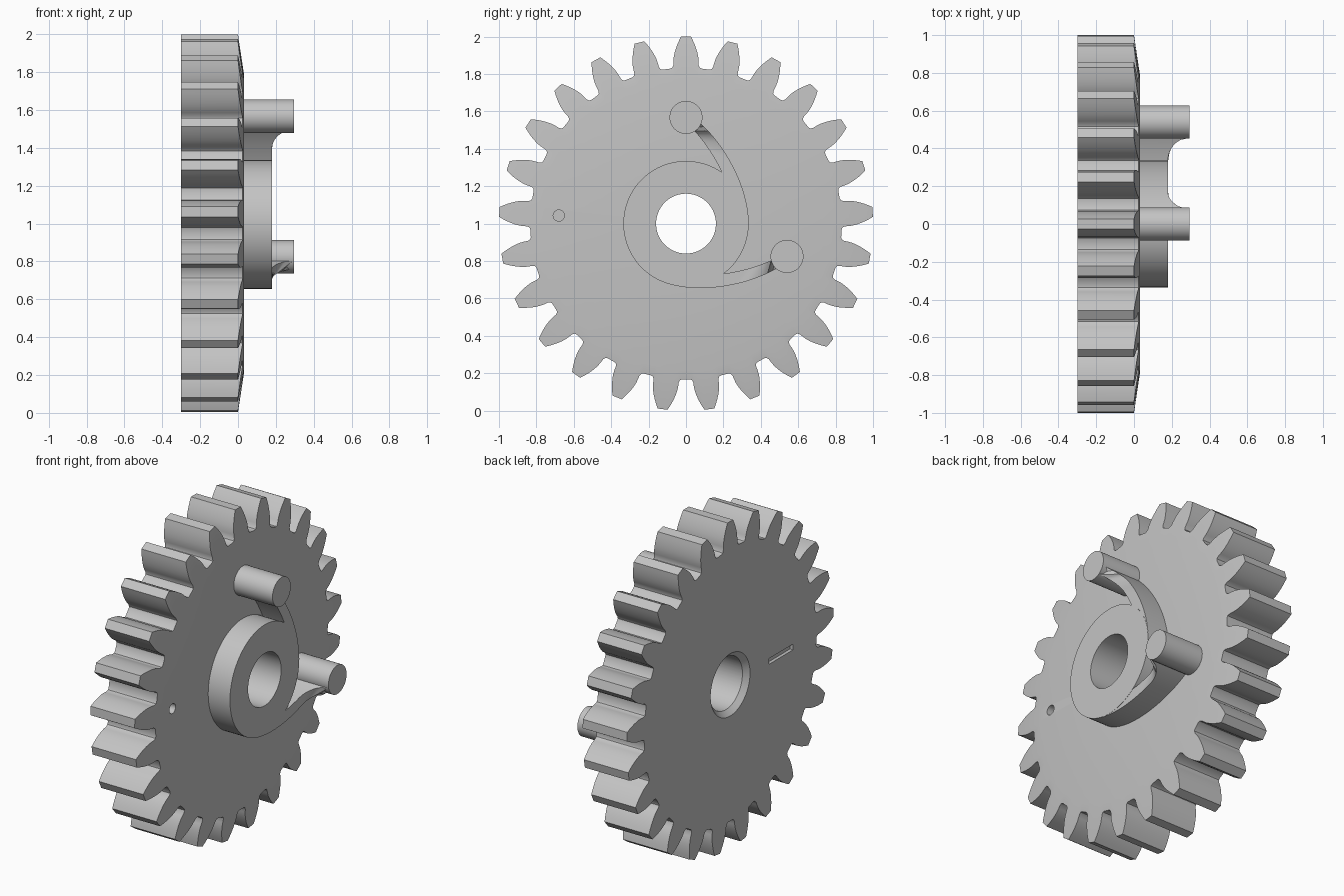
import bpy
import math
from math import cos, sin, pi
from mathutils import Vector
from mathutils.geometry import interpolate_bezier

if "Cube" in bpy.data.objects:
    bpy.data.objects.remove(bpy.data.objects["Cube"])

TEETH = 25
TIP, ROOT, RIM = 1.0, 0.833, 0.78
BORE = 0.16
BACK, FACE = -0.3, 0.033
HUB_TOP, PIN_TOP = 0.18, 0.295
PIN_R, PIN_DIST = 0.088, 0.568

grey = bpy.data.materials.new("plain grey")
grey.use_nodes = True
grey.diffuse_color = (0.55, 0.55, 0.55, 1)
grey.node_tree.nodes["Principled BSDF"].inputs["Base Color"].default_value = grey.diffuse_color


def polar(x, r, a):
    """Point on the wheel: x along the axle, radius and angle around it."""
    return (x, r * cos(a), 1 + r * sin(a))


def loft(name, rings, close_rings=False, cap=False):
    """Skin a series of equal closed loops."""
    n, m = len(rings[0]), len(rings)
    verts = [p for ring in rings for p in ring]
    faces = []
    for i in range(m if close_rings else m - 1):
        a, b = i * n, (i + 1) % m * n
        faces += [(a + k, a + (k + 1) % n, b + (k + 1) % n, b + k) for k in range(n)]
    if cap:
        faces += [tuple(range(n))[::-1], tuple(range((m - 1) * n, m * n))]
    mesh = bpy.data.meshes.new(name)
    mesh.from_pydata(verts, [], faces)
    mesh.materials.append(grey)
    obj = bpy.data.objects.new(name, mesh)
    bpy.context.collection.objects.link(obj)
    select(obj)
    bpy.ops.object.mode_set(mode="EDIT")
    bpy.ops.mesh.select_all(action="SELECT")
    bpy.ops.mesh.normals_make_consistent(inside=False)
    bpy.ops.object.mode_set(mode="OBJECT")
    return obj


def select(obj):
    bpy.ops.object.select_all(action="DESELECT")
    obj.select_set(True)
    bpy.context.view_layer.objects.active = obj


def smooth(obj):
    select(obj)
    bpy.ops.object.shade_smooth_by_angle(angle=math.radians(30))


def carve(obj, cutter):
    """Subtract a cutter, then discard it."""
    mod = obj.modifiers.new("carve", "BOOLEAN")
    mod.operation = "DIFFERENCE"
    mod.solver = "EXACT"
    mod.object = cutter
    select(obj)
    bpy.ops.object.modifier_apply(modifier=mod.name)
    bpy.data.objects.remove(cutter)


# Involute tooth outline: half of a tooth as (radius, half angle)
pitch_r = TIP * TEETH / (TEETH + 2)
base_r = pitch_r * cos(math.radians(20))


def involute(r):
    a = math.acos(min(1, base_r / r))
    return math.tan(a) - a


half = [(ROOT, 0.1), (0.837, 0.088), (0.85, 0.08)]
for i in range(7):
    r = base_r + (TIP - base_r) * i / 6
    half.append((r, pi / (2 * TEETH) + involute(pitch_r) - involute(r)))
tooth = [(r, -a) for r, a in half] + [(r, a) for r, a in reversed(half)]
outline = [(r, a + pi / 2 + k * 2 * pi / TEETH) for k in range(TEETH) for r, a in tooth]


def circle(x, r):
    return [polar(x, r, a) for _, a in outline]


# Wheel with teeth, sloped rim and a bore chamfered at the back
slope = FACE / (TIP - RIM)
wheel = loft("gear_wheel", [
    [polar(BACK, r, a) for r, a in outline],
    [polar((TIP - r) * slope, r, a) for r, a in outline],
    circle(FACE, RIM),
    circle(FACE, BORE),
    circle(BACK + 0.03, BORE),
    circle(BACK, BORE + 0.03),
], close_rings=True)

# Small blind hole in the pin side, short index slot in the back
bpy.ops.mesh.primitive_cylinder_add(vertices=24, radius=0.03, depth=0.12,
                                    location=(FACE, -0.68, 1.043), rotation=(0, pi / 2, 0))
carve(wheel, bpy.context.object)
bpy.ops.mesh.primitive_cube_add(size=1, location=(BACK, -0.49, 1))
slot = bpy.context.object
slot.scale = (0.04, 0.23, 0.035)
carve(wheel, slot)
smooth(wheel)


def ring(x, r, count, centre=(0, 0)):
    return [(x, centre[0] + r * cos(2 * pi * i / count),
             1 + centre[1] + r * sin(2 * pi * i / count)) for i in range(count)]


# Hub collar
smooth(loft("hub", [ring(0.02, 0.335, 96), ring(HUB_TOP, 0.335, 96),
                    ring(HUB_TOP, BORE, 96), ring(0.02, BORE, 96)], close_rings=True))

# Two pins, each joined to the hub by a curved arm that sweeps up into the pin
STEPS = 40
outer = interpolate_bezier(*map(Vector, [(0.05, 0.56), (0.2, 0.44), (0.335, 0.2), (0.335, 0)]), STEPS)
inner = interpolate_bezier(*map(Vector, [(0, 0.54), (0.1, 0.45), (0.2, 0.3), (0.26, 0.1)]), STEPS)
pin_centre = Vector((0, PIN_DIST))


def arm_top(p):
    t = ((p.xy - pin_centre).length - PIN_R) / 0.13
    t = min(1, max(0, t))
    return HUB_TOP - 0.001 + 0.112 * (1 - math.sqrt(t * (2 - t)))


for label, turn in (("upper", 0), ("lower", math.radians(-108))):
    def place(x, p):
        return polar(x, p.xy.length, math.atan2(p.y, p.x) + turn)

    sections = [[place(0.02, a), place(0.02, b), place(arm_top(b), b), place(arm_top(a), a)]
                for a, b in zip(inner, outer)]
    smooth(loft(label + "_arm", sections, cap=True))
    a = pi / 2 + turn
    centre = (PIN_DIST * cos(a), PIN_DIST * sin(a))
    smooth(loft(label + "_pin", [ring(0.02, PIN_R, 48, centre), ring(PIN_TOP, PIN_R, 48, centre)], cap=True))
